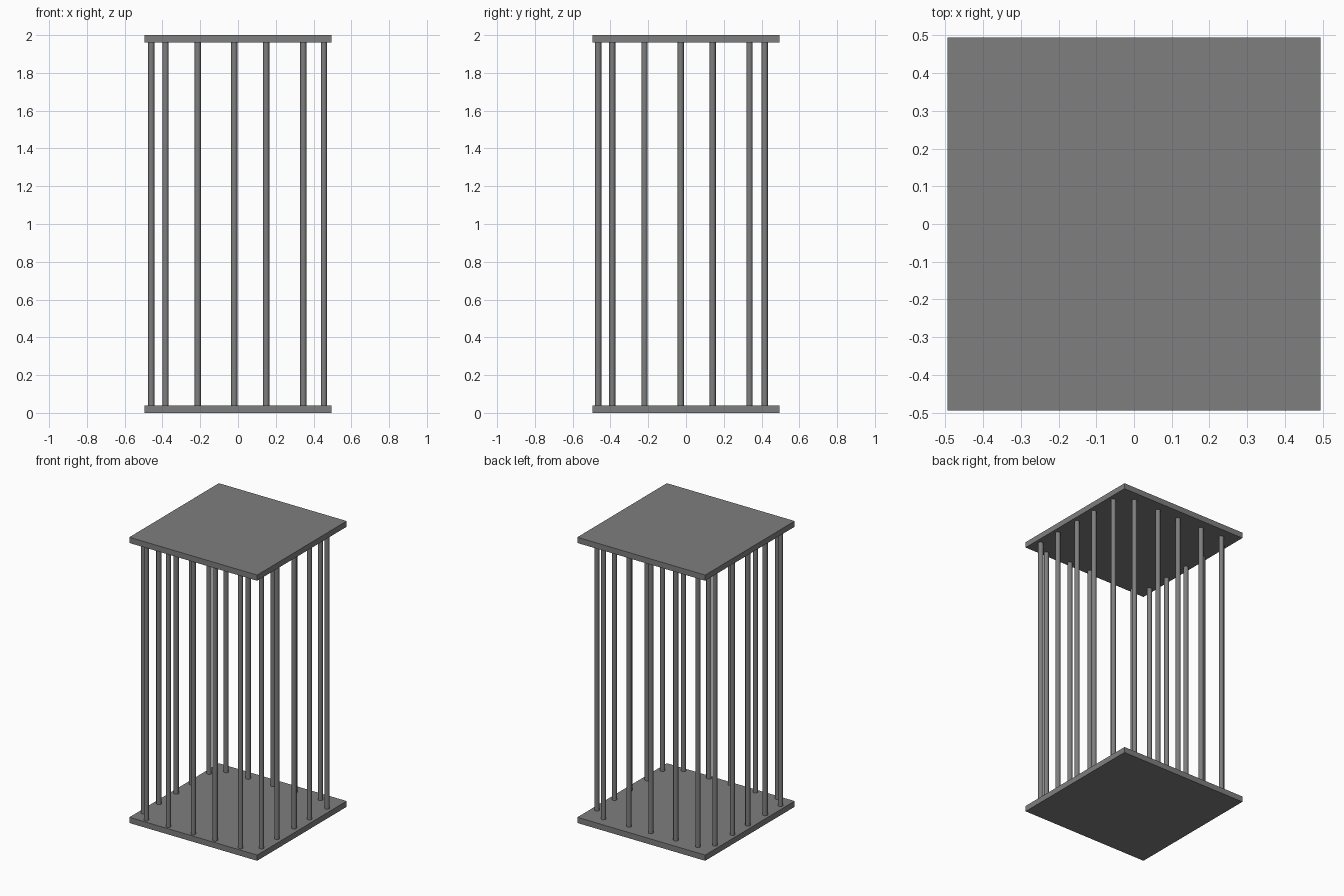
import bpy

if "Cube" in bpy.data.objects:
    bpy.data.objects.remove(bpy.data.objects["Cube"])

PLATE = 0.99      # plate width and depth
THICK = 0.04
RADIUS = 0.0165
HEIGHT = 2.0

# Dark grey metal for the whole cage
metal = bpy.data.materials.new("dark_grey_metal")
metal.diffuse_color = (0.21, 0.21, 0.21, 1)
metal.use_nodes = True
metal.node_tree.nodes["Principled BSDF"].inputs["Base Color"].default_value = metal.diffuse_color


def plate(name, z):
    bpy.ops.mesh.primitive_cube_add(size=1, location=(0, 0, z))
    ob = bpy.context.object
    ob.name = name
    ob.scale = (PLATE, PLATE, THICK)
    bpy.ops.object.transform_apply(location=False, rotation=False, scale=True)
    ob.data.materials.append(metal)


def bar(name, x, y):
    bpy.ops.mesh.primitive_cylinder_add(
        vertices=12, radius=RADIUS, depth=HEIGHT - 2 * THICK,
        location=(x, y, HEIGHT / 2))
    ob = bpy.context.object
    ob.name = name
    ob.data.materials.append(metal)
    bpy.ops.object.shade_smooth_by_angle()


# Floor and roof plates
plate("floor_plate", THICK / 2)
plate("roof_plate", HEIGHT - THICK / 2)

# Front and back rows of bars
for i, x in enumerate((-0.384, -0.213, -0.02, 0.149, 0.346)):
    bar(f"front_bar_{i + 1}", x, -0.465)
    bar(f"back_bar_{i + 1}", x, 0.417)

# Left and right rows of bars
for i, y in enumerate((-0.391, -0.22, -0.028, 0.141, 0.336)):
    bar(f"left_bar_{i + 1}", -0.459, y)
    bar(f"right_bar_{i + 1}", 0.455, y)
